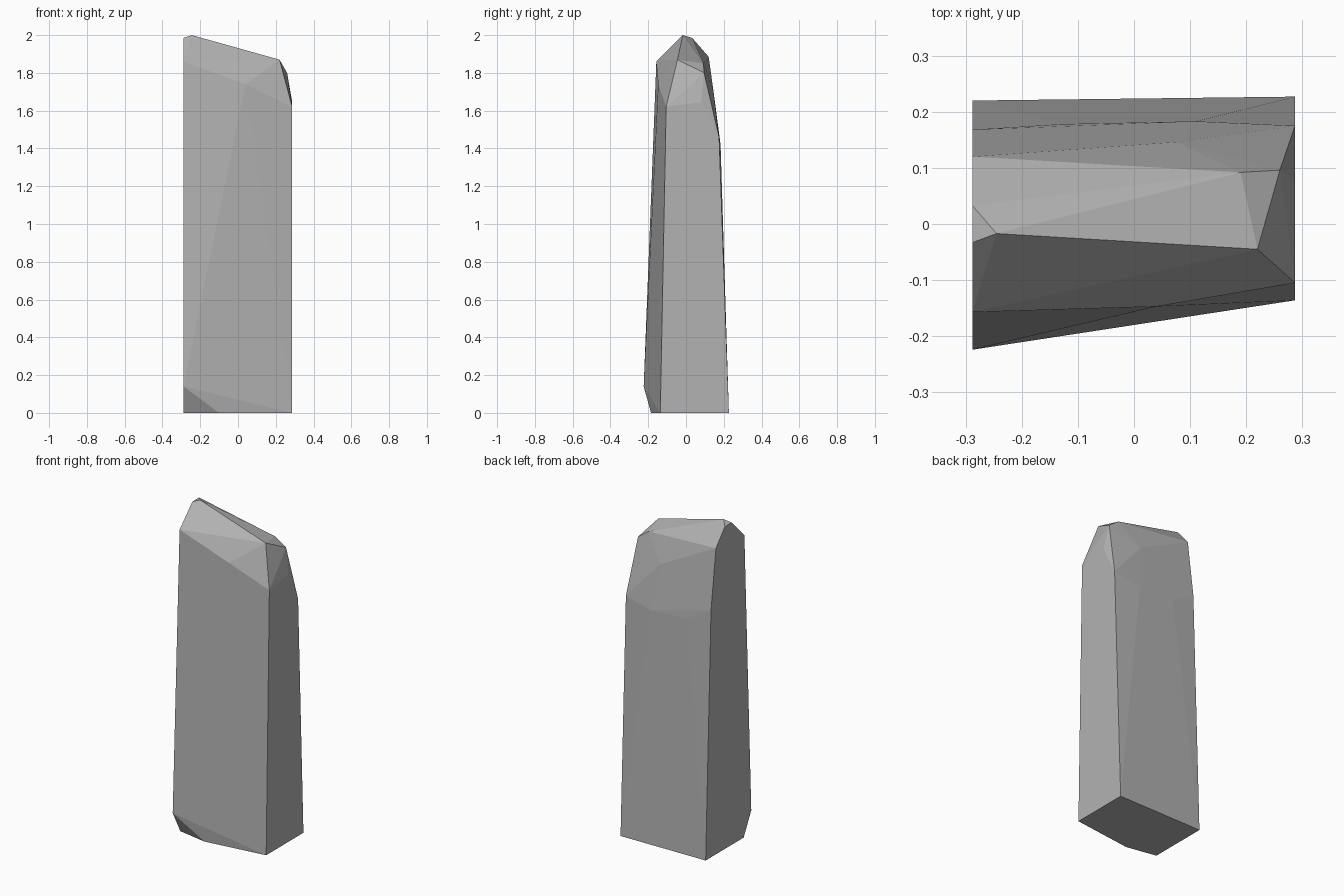
import bpy, bmesh

if "Cube" in bpy.data.objects:
    bpy.data.objects.remove(bpy.data.objects["Cube"])

# Stone colour
stone = bpy.data.materials.new("stone_grey")
stone.diffuse_color = (0.45, 0.45, 0.45, 1)
stone.use_nodes = True
stone.node_tree.nodes["Principled BSDF"].inputs["Base Color"].default_value = stone.diffuse_color

L, R = -0.288, 0.287  # flat cut ends of the slab

# Corner points (y, z) of the flat left and right ends
left_end = [(-0.15, 0), (-0.224, 0.14), (-0.157, 1.86), (-0.033, 1.985),
            (0.033, 1.985), (0.12, 1.885), (0.168, 1.52), (0.22, 0)]
right_end = [(-0.136, 0), (-0.105, 1.62), (0.08, 1.645), (0.175, 1.46), (0.227, 0)]

# Chipped corners between the ends
chips = [(-0.10, -0.185, 0),       # bottom front
         (0.04, -0.147, 1.74),     # front shoulder
         (-0.245, -0.017, 2.0),    # peak
         (0.22, -0.045, 1.87),     # low end of the ridge
         (0.19, 0.092, 1.85), (0.26, 0.096, 1.80),
         (0.075, 0.146, 1.70),     # back shoulder
         (-0.13, 0.178, 1.43), (0.11, 0.183, 1.42)]

# Standing stone as one faceted hull
bm = bmesh.new()
for p in [(L, *p) for p in left_end] + [(R, *p) for p in right_end] + chips:
    bm.verts.new(p)
hull = bmesh.ops.convex_hull(bm, input=bm.verts)
bmesh.ops.delete(bm, geom=[v for v in bm.verts if not v.link_faces], context='VERTS')
bmesh.ops.dissolve_limit(bm, angle_limit=0.005, verts=bm.verts, edges=bm.edges)
bmesh.ops.recalc_face_normals(bm, faces=bm.faces)

mesh = bpy.data.meshes.new("standing_stone")
bm.to_mesh(mesh)
bm.free()
mesh.materials.append(stone)
bpy.context.collection.objects.link(bpy.data.objects.new("standing_stone", mesh))
